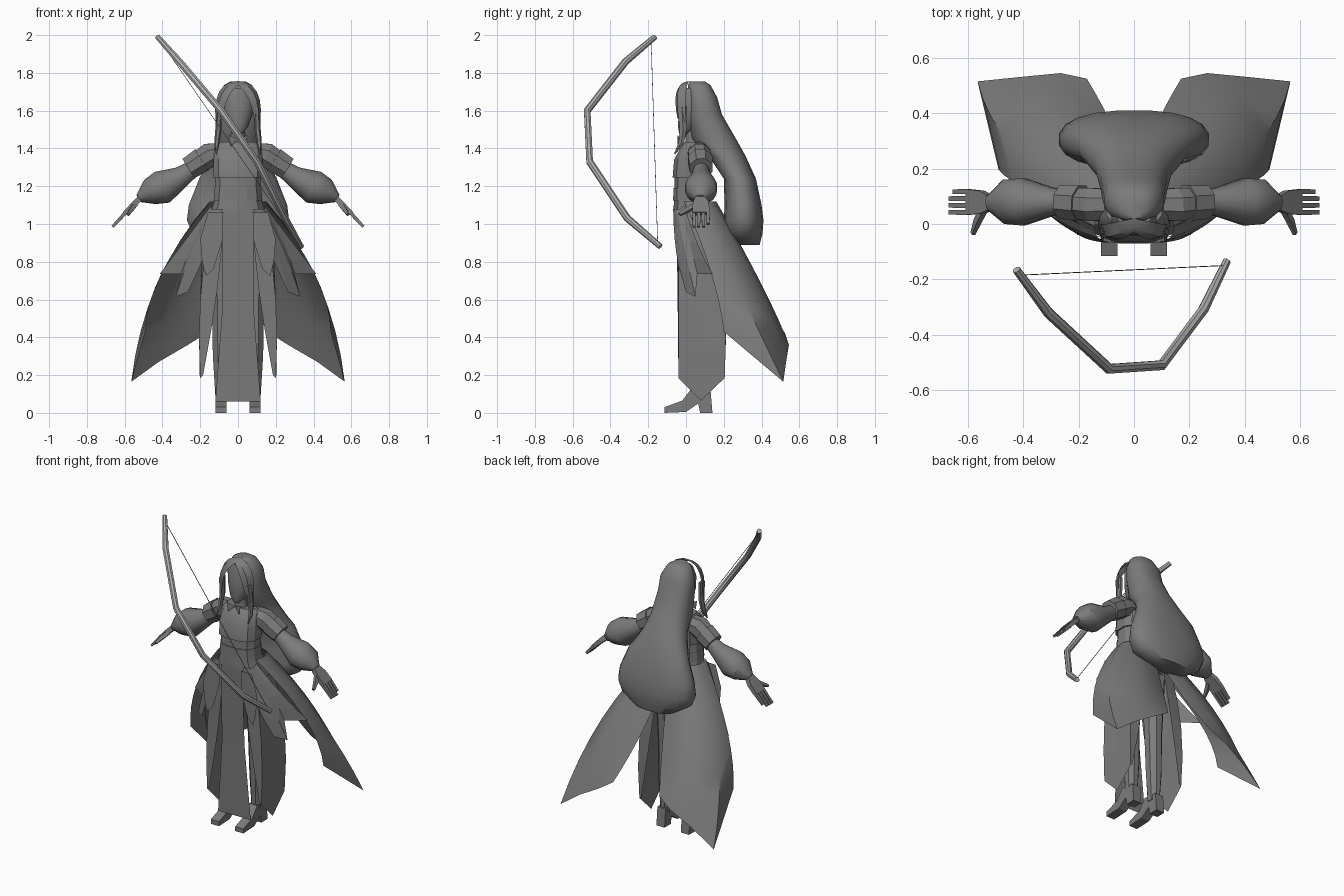
import bpy, bmesh
from math import pi, cos, sin, copysign
from mathutils import Vector

if "Cube" in bpy.data.objects:
    bpy.data.objects.remove(bpy.data.objects["Cube"])


def material(name, value):
    mat = bpy.data.materials.new(name)
    mat.use_nodes = True
    colour = (value, value, value, 1)
    mat.diffuse_color = colour
    mat.node_tree.nodes["Principled BSDF"].inputs["Base Color"].default_value = colour
    return mat


GREY = material("dark grey", 0.2)
LIGHT = material("light grey", 0.42)


def finish(name, verts, faces, mirror=False, smooth=0.0, mat=GREY):
    """Make an object from points and faces, optionally mirrored across x."""
    mesh = bpy.data.meshes.new(name)
    mesh.from_pydata([tuple(v) for v in verts], [], faces)
    bm = bmesh.new()
    bm.from_mesh(mesh)
    bmesh.ops.recalc_face_normals(bm, faces=bm.faces)
    bm.to_mesh(mesh)
    bm.free()
    mesh.materials.append(mat)
    obj = bpy.data.objects.new(name, mesh)
    bpy.context.collection.objects.link(obj)
    if mirror:
        obj.modifiers.new("Mirror", "MIRROR").use_clip = False
    if smooth:
        bpy.ops.object.select_all(action="DESELECT")
        obj.select_set(True)
        bpy.context.view_layer.objects.active = obj
        bpy.ops.object.shade_smooth_by_angle(angle=smooth)
    return obj


def tube(name, rings, sides=8, power=1.0, **options):
    """Closed loft through rings given as (centre, first axis, second axis)."""
    verts, faces = [], []
    grow = 1 / cos(pi / sides)
    for centre, u, v in rings:
        for i in range(sides):
            a = 2 * pi * (i + 0.5) / sides
            c = copysign(abs(cos(a)) ** power, cos(a)) * grow
            s = copysign(abs(sin(a)) ** power, sin(a)) * grow
            verts.append(centre + u * c + v * s)
    for r in range(len(rings) - 1):
        for i in range(sides):
            j = (i + 1) % sides
            a, b = r * sides, (r + 1) * sides
            faces.append((a + i, a + j, b + j, b + i))
    faces.append(tuple(range(sides)))
    faces.append(tuple(range(len(verts) - sides, len(verts))))
    return finish(name, verts, faces, **options)


def stack(name, levels, x=0.0, **options):
    """Upright loft; each level is (height, half width, front y, back y)."""
    rings = [(Vector((x, (f + b) / 2, z)), Vector((w, 0, 0)), Vector((0, (b - f) / 2, 0)))
             for z, w, f, b in levels]
    return tube(name, rings, **options)


def limb(name, points, sizes, **options):
    """Loft along a path; each size is (half width, half thickness)."""
    pts = [Vector(p) for p in points]
    rings = []
    for i, p in enumerate(pts):
        d = (pts[min(i + 1, len(pts) - 1)] - pts[max(i - 1, 0)]).normalized()
        v = d.cross(Vector((0, 1, 0))).normalized()
        rings.append((p, v.cross(d) * sizes[i][0], v * sizes[i][1]))
    return tube(name, rings, **options)


def sheet(name, columns, rows=6, **options):
    """Cloth surface; each column is an arc through top, middle and hem."""
    verts, faces = [], []
    for column in columns:
        a, m, b = (Vector(p) for p in column)
        c = m * 2 - (a + b) / 2
        for r in range(rows + 1):
            t = r / rows
            verts.append(a * (1 - t) ** 2 + c * 2 * t * (1 - t) + b * t * t)
    n = rows + 1
    for k in range(len(columns) - 1):
        for r in range(rows):
            i = k * n + r
            faces.append((i, i + 1, i + n + 1, i + n))
    return finish(name, verts, faces, **options)


def plate(name, points, **options):
    return finish(name, points, [tuple(range(len(points)))], **options)


def prism(name, profile, x0, x1, **options):
    """Side profile of (y, z) points extruded across x."""
    n = len(profile)
    verts = [(x, y, z) for x in (x0, x1) for y, z in profile]
    faces = [(i, (i + 1) % n, (i + 1) % n + n, i + n) for i in range(n)]
    faces += [tuple(range(n)), tuple(range(n, 2 * n))]
    return finish(name, verts, faces, **options)


# Head, neck and hair
stack("face", [(1.475, .02, -.035, .02), (1.51, .05, -.042, .06), (1.58, .075, -.04, .08),
               (1.66, .082, -.035, .08), (1.72, .06, -.02, .08)], sides=12, smooth=0.8)
stack("neck", [(1.40, .045, .0, .09), (1.52, .032, .0, .08)], sides=10, smooth=0.8)
stack("long_hair", [(1.755, .04, .02, .10), (1.735, .075, .01, .13), (1.67, .108, .01, .165),
                    (1.58, .112, .01, .19), (1.45, .12, .03, .265), (1.36, .14, .12, .315),
                    (1.24, .205, .2, .37), (1.1, .26, .205, .4), (1.02, .27, .2, .41),
                    (.95, .24, .2, .405), (.89, .14, .25, .39)],
      sides=20, power=0.85, smooth=0.9)
sheet("bangs", [((0, -.03, 1.735), (.052, -.055, 1.67), (.085, -.045, 1.56)),
                ((0, -.01, 1.75), (.085, -.045, 1.69), (.108, -.03, 1.54)),
                ((0, .02, 1.757), (.1, 0, 1.7), (.118, .0, 1.54))], mirror=True, smooth=0.8)
limb("side_lock", [(.1, -.022, 1.62), (.104, -.015, 1.5), (.112, -.025, 1.43), (.115, -.06, 1.37)],
     [(.025, .012), (.018, .014), (.015, .012), (.003, .003)], sides=6, mirror=True)

# Torso
stack("bodice", [(1.245, .128, -.07, .12), (1.34, .128, -.062, .13), (1.41, .122, -.025, .13),
                 (1.435, .1, -.005, .12)], sides=12, power=0.7, smooth=0.5)
stack("waist", [(.95, .17, -.06, .16), (1.07, .142, -.066, .15), (1.13, .122, -.062, .125),
                (1.25, .118, -.06, .115)], sides=12, power=0.75, smooth=0.5)
stack("belt", [(1.125, .128, -.067, .13), (1.19, .122, -.066, .122)], sides=12, power=0.75)
plate("neck_tie", [(0, -.03, 1.45), (.05, -.045, 1.47), (.04, -.045, 1.41)], mirror=True)

# Sleeves and arms
limb("upper_sleeve", [(.09, .07, 1.38), (.15, .07, 1.365), (.25, .08, 1.30)],
     [(.055, .05), (.06, .065), (.052, .055)], sides=8, mirror=True)
limb("sleeve_band", [(.19, .075, 1.34), (.26, .08, 1.295)],
     [(.064, .066), (.06, .06)], sides=8, mirror=True)
limb("flared_sleeve", [(.25, .08, 1.285), (.3, .08, 1.25), (.40, .08, 1.195),
                       (.465, .08, 1.17), (.525, .075, 1.135)],
     [(.042, .045), (.052, .055), (.085, .088), (.08, .07), (.028, .022)],
     sides=14, mirror=True, smooth=0.6)

# Hands
limb("palm", [(.515, .075, 1.14), (.55, .078, 1.105), (.6, .08, 1.055)],
     [(.024, .016), (.042, .015), (.046, .012)], sides=4, mirror=True)
for i in range(4):
    y = .042 + i * .025
    reach = .05 if i == 3 else .065
    limb("finger", [(.595, y, 1.06), (.6 + reach, y, 1.05 - reach)],
         [(.0095, .01), (.008, .007)], sides=4, mirror=True)
limb("thumb", [(.545, .05, 1.1), (.565, .01, 1.075), (.582, -.035, 1.05)],
     [(.012, .012), (.011, .011), (.007, .007)], sides=4, mirror=True)

# Layered skirt: rear tails, short side flaps and front tabs
edge = ((.14, -.01, 1.12), (.4, .13, .75), (.49, .2, .43))
sheet("skirt_tail", [edge,
                     ((.15, .07, 1.12), (.43, .27, .68), (.565, .515, .165)),
                     ((.11, .14, 1.12), (.31, .37, .7), (.42, .53, .27)),
                     ((.05, .16, 1.12), (.19, .4, .68), (.265, .545, .36)),
                     ((0, .17, 1.1), (.07, .34, .74), (.17, .525, .42))],
      rows=8, mirror=True, smooth=0.8)
sheet("side_flap", [((.08, -.068, 1.08), (.15, -.06, .92), (.2, -.04, .78)),
                    ((.11, -.06, 1.08), (.2, -.035, .87), (.265, 0, .64)),
                    ((.13, -.05, 1.08), (.24, -.005, .86), (.33, .05, .615)),
                    ((.14, -.03, 1.08), (.24, .02, .9), (.30, .06, .735)),
                    ((.14, -.01, 1.1), (.29, .06, .9), (.415, .14, .735))],
      rows=4, mirror=True)
tab = [(.08, 1.06), (.16, 1.06), (.2, .92), (.19, .8), (.17, .725), (.13, .76), (.08, .92)]
plate("front_tab", [(x, -.083, z) for x, z in tab], mirror=True)

# Long hanging panels
sheet("centre_panel", [((s * .08, -.067, 1.06), (s * .083, -.05, .55), (s * .12, -.038, .06))
                       for s in (-1, 1)], rows=2)
sheet("side_panel", [((.08, -.05, 1), (.11, -.045, .65), (.185, -.04, .2)),
                     ((.15, -.04, 1), (.2, -.04, .6), (.2, -.04, .185)),
                     ((.18, .08, 1), (.2, .08, .55), (.2, .08, .065)),
                     ((.15, .16, 1), (.2, .205, .6), (.2, .205, .185)),
                     ((.08, .17, 1), (.11, .21, .65), (.185, .205, .2))],
      rows=4, mirror=True)

# Legs and heeled shoes
stack("leg", [(.09, .032, .04, .12), (.3, .045, .03, .13), (.55, .05, .02, .13), (1, .07, 0, .15)],
      x=.088, sides=8, mirror=True)
prism("heeled_shoe", [(-.115, 0), (-.115, .03), (-.02, .065), (.03, .13), (.13, .12),
                      (.14, 0), (.075, 0), (.065, .05), (.0, .005)], .06, .12, mirror=True)

# Bow and string
bow = [(-.425, -.165, 1.99), (-.31, -.32, 1.86), (-.09, -.523, 1.6),
       (.10, -.51, 1.33), (.25, -.31, 1.03), (.335, -.135, .88)]
limb("bow", bow, [(.014, .014)] + [(.018, .018)] * 4 + [(.014, .014)],
     sides=8, mat=LIGHT, smooth=0.6)
limb("bow_string", [(-.415, -.185, 1.975), (.325, -.15, .9)], [(.0015, .0015)] * 2, sides=4)
